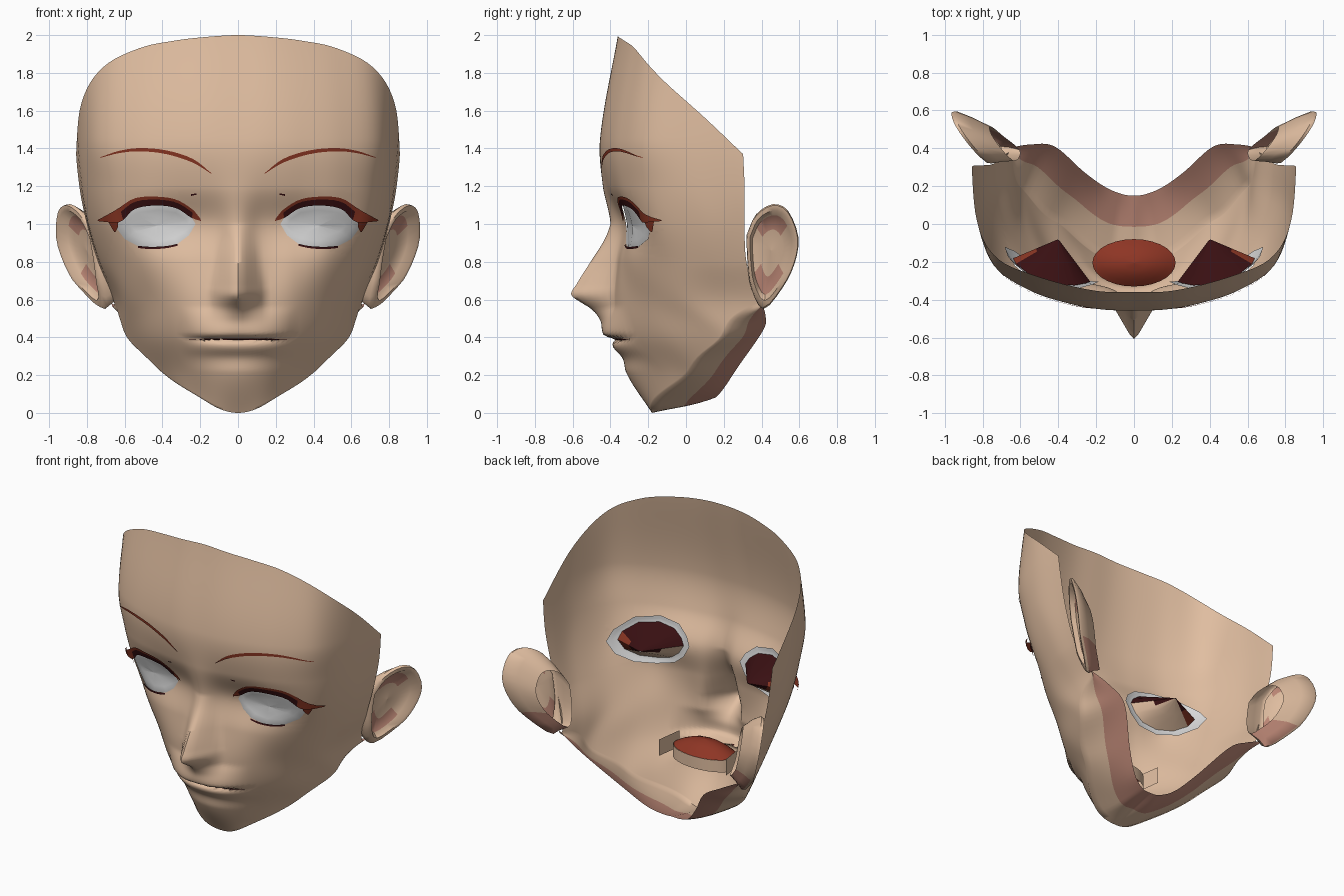
import bpy, bmesh, math
from mathutils import Vector
from mathutils.bvhtree import BVHTree

if "Cube" in bpy.data.objects:
    bpy.data.objects.remove(bpy.data.objects["Cube"])


def material(name, rgb):
    m = bpy.data.materials.new(name)
    m.diffuse_color = (*rgb, 1)
    m.use_nodes = True
    m.node_tree.nodes["Principled BSDF"].inputs["Base Color"].default_value = m.diffuse_color
    return m


MATS = [material("skin", (0.75, 0.515, 0.355)), material("shaded_skin", (0.53, 0.255, 0.19)),
        material("eye_white", (0.68, 0.68, 0.68)), material("lash_dark", (0.04, 0.005, 0.006)),
        material("red_brown", (0.24, 0.035, 0.016)), material("mouth_red", (0.27, 0.036, 0.018))]
SKIN, SHADED, WHITE, DARK, BROWN, RED = range(6)


def finish(bm, name, mirror=False, angle=50):
    me = bpy.data.meshes.new(name)
    bm.to_mesh(me)
    bm.free()
    for m in MATS:
        me.materials.append(m)
    ob = bpy.data.objects.new(name, me)
    bpy.context.collection.objects.link(ob)
    if mirror:
        ob.modifiers.new("mirror", 'MIRROR')
    bpy.ops.object.select_all(action='DESELECT')
    ob.select_set(True)
    bpy.context.view_layer.objects.active = ob
    bpy.ops.object.shade_smooth_by_angle(angle=math.radians(angle))
    return ob


def spline(ts, ps, t):
    """Smooth curve through values ps at parameters ts."""
    n = len(ts)
    t = min(max(t, ts[0]), ts[-1])
    i = 0
    while i < n - 2 and t > ts[i + 1]:
        i += 1
    h = ts[i + 1] - ts[i]
    s = (t - ts[i]) / h

    def tan(j):
        a, b = max(j - 1, 0), min(j + 1, n - 1)
        return (ps[b] - ps[a]) * (h / (ts[b] - ts[a]))
    return (ps[i] * (2*s**3 - 3*s*s + 1) + ps[i + 1] * (3*s*s - 2*s**3)
            + tan(i) * (s**3 - 2*s*s + s) + tan(i + 1) * (s**3 - s*s))


def grid(bm, rows, mat=lambda c, r: SKIN, closed=False):
    """Skin quads over rows of points."""
    vs = [[bm.verts.new(p) for p in row] for row in rows]
    n = len(rows[0])
    for r in range(len(rows) - 1):
        for c in range(n if closed else n - 1):
            d = (c + 1) % n
            f = bm.faces.new((vs[r][c], vs[r][d], vs[r + 1][d], vs[r + 1][c]))
            f.material_index = mat(f.calc_center_median(), r)


# ---- face shell: half cross-sections (x, y) at rising heights
LEVELS = [0, .2, .4, .6, .8, 1.0, 1.2, 1.45, 2.0]
SECTIONS = [
    [(0, -.18), (.11, -.17), (.20, -.12), (.28, 0), (.40, .15), (.50, .28), (.55, .38)],
    [(0, -.31), (.15, -.265), (.30, -.12), (.40, .02), (.47, .12), (.55, .25), (.58, .38)],
    [(0, -.38), (.15, -.36), (.30, -.27), (.46, -.09), (.57, .14), (.61, .27), (.62, .38)],
    [(0, -.40), (.15, -.38), (.30, -.33), (.46, -.20), (.59, -.02), (.64, .18), (.66, .38)],
    [(0, -.42), (.14, -.365), (.30, -.34), (.48, -.27), (.64, -.09), (.72, .12), (.74, .32)],
    [(0, -.40), (.13, -.34), (.30, -.305), (.50, -.275), (.68, -.16), (.78, .08), (.80, .31)],
    [(0, -.44), (.15, -.42), (.32, -.39), (.53, -.33), (.71, -.20), (.81, .03), (.84, .31)],
    [(0, -.455), (.17, -.45), (.34, -.42), (.55, -.35), (.74, -.22), (.83, .02), (.86, .30)],
    [(0, -.36), (.17, -.355), (.34, -.32), (.52, -.26), (.70, -.17), (.82, 0), (.85, .30)]]
JAW_Z = [0, .03, .12, .22, .36, .49, .58]
TOP_Z = [2.0, 1.99, 1.97, 1.93, 1.83, 1.64, 1.37]
NECK = [(0, .15, .08), (.07, .16, .085), (.16, .20, .13), (.27, .28, .25),
        (.42, .41, .44), (.55, .42, .52), (.67, .40, .58)]
COLS = list(range(-6, 7))


def both(vals):
    """Mirror a centre-to-side list to the full width."""
    if isinstance(vals[0], (int, float)):
        return vals[:0:-1] + vals
    vecs = [Vector(v) for v in vals]
    return [Vector((-v[0], *v[1:])) for v in vecs[:0:-1]] + vecs


FULL = [both(s) for s in SECTIONS]
COLUMNS = [[s[k] for s in FULL] for k in range(13)]
JZ, TZ, NK = both(JAW_Z), both(TOP_Z), both(NECK)
NOSE_Z = [.42, .48, .53, .58, .625, .68, .8, .9, 1.0]
NOSE_D = [0, .02, .07, .15, .205, .17, .085, .032, 0]
LIP_Z = [.22, .29, .345, .375, .39, .405, .43, .50, .56]
LIP_D = [0, -.012, .018, .012, -.015, .045, .055, .03, 0]


def face_point(u, t):
    z0, z1 = spline(COLS, JZ, u), spline(COLS, TZ, u)
    z = z0 + (z1 - z0) * t
    near = [k for k in COLS if abs(k - u) < 3]
    x, y = spline(near, [spline(LEVELS, COLUMNS[k + 6], z) for k in near], u)
    w = .14 if z < .65 else max(.07, .14 - (z - .65) * .2)
    if NOSE_Z[0] < z < 1:
        ax = math.hypot(x, .012) - .012
        y -= spline(NOSE_Z, NOSE_D, z) * max(0, 1 - ax / w) ** 1.2
    if LIP_Z[0] < z < .56 and abs(x) < .30:
        y -= spline(LIP_Z, LIP_D, z) * (1 - (x / .30) ** 2) ** .9
    return Vector((x, y, z))


US = [i / 6 for i in range(-36, 37)]
jaw = [face_point(u, 0) for u in US]
neck = [spline(COLS, NK, u) for u in US]
rows = []
for i in range(8):
    s = i / 8
    bulge = Vector((0, .02, -.08)) * s * (1 - s)
    rows.append([n.lerp(j, s) + bulge * min(1, abs(u)) for n, j, u in zip(neck, jaw, US)])
rows += [[face_point(u, i / 150) for u in US] for i in range(151)]
face = bmesh.new()
grid(face, rows, lambda c, r: SHADED if r < 4 else SKIN)
face.normal_update()
bvh = BVHTree.FromBMesh(face)


def on_face(x, z, off):
    hit = bvh.ray_cast(Vector((x, -2, z)), Vector((0, 1, 0)))[0]
    return Vector((x, (hit.y if hit else 0) + off, z))


def cut_convex(bm, pts):
    """Cut an exact convex opening, given counter-clockwise in x, z."""
    xs, zs = [p[0] for p in pts], [p[1] for p in pts]
    faces = []
    for f in bm.faces:
        c = f.calc_center_median()
        if c.y < .1 and min(xs) - .06 < c.x < max(xs) + .06 and min(zs) - .06 < c.z < max(zs) + .06:
            faces.append(f)
    for a, b in zip(pts, pts[1:] + pts[:1]):
        inward = Vector((a[1] - b[1], 0, b[0] - a[0])).normalized()
        co = Vector((a[0], 0, a[1]))
        geom = list({e for f in faces for e in (*f.verts, *f.edges, f)})
        out = bmesh.ops.bisect_plane(bm, geom=geom, plane_co=co, plane_no=inward, dist=1e-5)["geom"]
        faces = [f for f in out if isinstance(f, bmesh.types.BMFace)
                 and (f.calc_center_median() - co).dot(inward) > 0]
    bmesh.ops.delete(bm, geom=faces, context='FACES')


EYE = [(.32, .895), (.42, .873), (.52, .878), (.60, .92), (.645, .98), (.63, 1.03), (.55, 1.09),
       (.42, 1.11), (.31, 1.09), (.25, 1.045), (.225, 1.0), (.26, .94)]
cut_convex(face, EYE)
cut_convex(face, [(-x, z) for x, z in EYE[::-1]])
finish(face, "face_shell", angle=60)

# ---- eye whites: sheets just behind the openings, larger than them
bm = bmesh.new()
grid(bm, [[on_face(.43 + (x - .43) * (1 + (s - 1) * .6), .99 + (z - .99) * s, .006 + max(0, s - 1) * .05)
           for x, z in EYE] for s in (1.3, 1.15, 1.0, .7, .4, .002)][:-1] +
     [[on_face(.43, .99, .006)] * len(EYE)], lambda c, r: WHITE, closed=True)
finish(bm, "eye_white", mirror=True)

# ---- eye sockets: cones running back from each opening
bm = bmesh.new()
rim = [on_face(.43 + (x - .43) * .97, .99 + (z - .99) * .97, .012) for x, z in EYE]
tip = Vector((.40, -.08, 1.0))
grid(bm, [rim, [p.lerp(tip, .5) for p in rim], [p.lerp(tip, .98) for p in rim]],
     lambda c, r: BROWN if c.x > .54 and r == 0 else DARK if c.z > .983 else SKIN, closed=True)
finish(bm, "eye_socket", mirror=True)


# ---- plates lying on the face: brows, lashes, mouth line
def band(name, lower, upper, mat, n=20, off=-.007, lift=lambda x: 0):
    bm = bmesh.new()
    edge = [[spline(list(range(len(e))), [Vector(p) for p in e], i / n * (len(e) - 1))
             for i in range(n + 1)] for e in (lower, upper)]
    grid(bm, [[on_face(*a.lerp(b, k / 3), off - lift(a.x)) for a, b in zip(*edge)]
              for k in range(4)], mat)
    return finish(bm, name, mirror=True)


band("eyebrow", [(.14, 1.265), (.24, 1.325), (.38, 1.37), (.52, 1.385), (.63, 1.375), (.73, 1.35)],
     [(.142, 1.27), (.24, 1.345), (.38, 1.39), (.52, 1.402), (.63, 1.387), (.73, 1.353)],
     lambda c, r: BROWN)
band("upper_lash", [(.195, 1.015), (.25, 1.035), (.33, 1.085), (.44, 1.098), (.55, 1.078), (.625, 1.01), (.74, 1.015)],
     [(.20, 1.03), (.245, 1.08), (.33, 1.13), (.44, 1.145), (.55, 1.135), (.645, 1.075), (.745, 1.02)],
     lambda c, r: BROWN if c.x > .62 or c.x < .24 or r == 2 else DARK,
     lift=lambda x: max(0, x - .6) * .5)
band("outer_lash", [(.635, .985), (.65, .957), (.66, .965), (.68, 1.0)],
     [(.635, 1.02), (.65, 1.02), (.67, 1.02), (.69, 1.02)], lambda c, r: BROWN, n=6, off=-.012)
band("lower_lash", [(.32, .885), (.38, .872), (.46, .867), (.53, .873)],
     [(.32, .895), (.38, .883), (.46, .879), (.53, .884)], lambda c, r: DARK, n=10)
band("lid_crease", [(.22, 1.155), (.25, 1.148)], [(.22, 1.162), (.25, 1.158)],
     lambda c, r: DARK, n=3, off=-.004)
band("mouth_line", [(0, .386), (.14, .386), (.26, .388)], [(0, .393), (.14, .393), (.26, .391)],
     lambda c, r: DARK, off=-.004)

# ---- mouth cavity: red roof over a skin-coloured wall with side flaps
bm = bmesh.new()
ring = [(math.cos(i * math.pi / 14), math.sin(i * math.pi / 14)) for i in range(28)]
grid(bm, [[(.22 * r * c, -.205 + .125 * r * s, .40 + .07 * (1 - r * r)) for c, s in ring]
          for r in (1, .8, .55, .3, .001)], lambda c, r: RED, closed=True)
grid(bm, [[(.22 * c, -.195 + .115 * s, z) for c, s in ring] for z in (.32, .40)], closed=True)
for sx in (-1, 1):
    grid(bm, [[(sx * .225, -.25, z), (sx * .25, -.07, z)] for z in (.34, .45)])
finish(bm, "mouth_cavity")

# ---- ears: rolled rim around a sunken bowl, with a back shell reaching the head
OUT = [Vector(p) for p in [(.32, .94), (.37, 1.05), (.46, 1.105), (.54, 1.07), (.595, .93), (.575, .79),
                           (.51, .66), (.41, .55), (.345, .66), (.325, .80), (.32, .94)]]
outline = [spline(list(range(11)), OUT, i * 10 / 30) for i in range(30)]


def ear_ring(scale, depth, cy=.45, cz=.86):
    """Outline scaled about a centre, on the slanted ear plane, sunk towards the head."""
    pts = []
    for y, z in outline:
        y, z = cy + (y - cy) * scale, cz + (z - cz) * scale
        x = .78 + (y - .33) * .70 + (z - .95) * (.2 if z > .7 else .45) + (.0625 if z <= .7 else 0)
        pts.append(Vector((x - depth, y, z)))
    return pts


bm = bmesh.new()
grid(bm, [ear_ring(.66, .13, .36, .74), ear_ring(.86, .07, .38, .80), ear_ring(1, .015), ear_ring(.97, -.005),
          ear_ring(.86, -.005), ear_ring(.76, .035), ear_ring(.45, .055), ear_ring(.001, .045)],
     lambda c, r: SHADED if (r < 2 and c.z < .70 and c.y > .4)
     or (r == 5 and (c.z > .95 or c.z < .77)) else SKIN, closed=True)
finish(bm, "ear", mirror=True)
